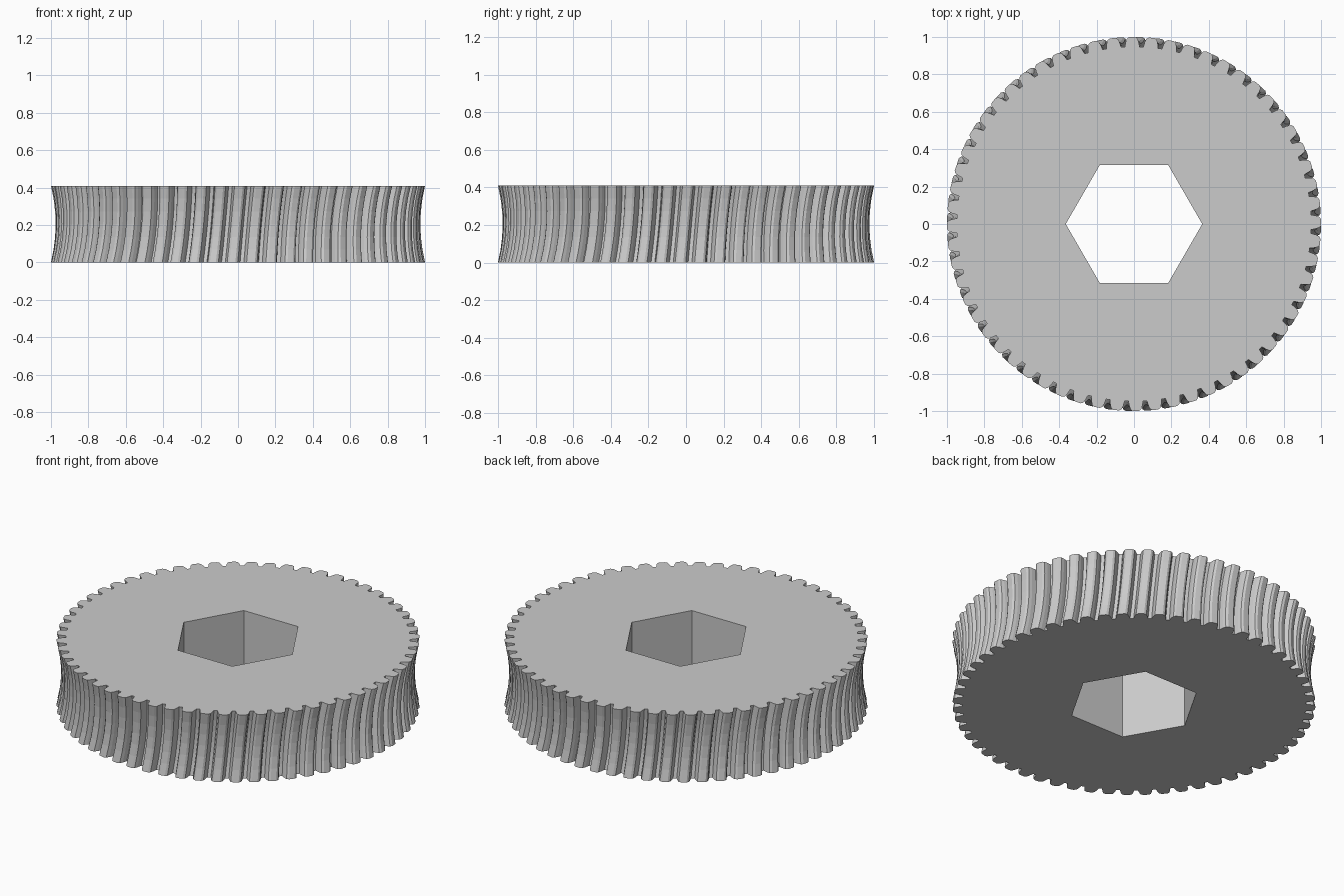
import bpy
import bmesh
from math import cos, sin, pi, radians

cube = bpy.data.objects.get("Cube")
if cube:
    bpy.data.objects.remove(cube, do_unlink=True)

TEETH = 60
HEIGHT = 0.41
LAYERS = 6          # steps across the rim width
TWIST = 0.04        # helix angle across the rim, in radians
THROAT = 0.025      # how far the rim is hollowed at mid height
HEX_FLAT = 0.316    # centre to flat of the bore

# One tooth: (position in pitch, share of the tooth depth)
half = [(0.15, 1.0), (0.27, 0.85), (0.34, 0.5), (0.4, 0.0)]
tooth = ([(-0.5, 0.0)] + [(-t, d) for t, d in reversed(half)]
         + [(0.0, 1.0)] + half)
samples = [((i + t) * 2 * pi / TEETH, d) for i in range(TEETH) for t, d in tooth]


def polar(r, a, z):
    return (r * cos(a), r * sin(a), z)


def bore_ring(z):
    """Hexagon with corners on the x axis."""
    ring = []
    for a, _ in samples:
        off = (a % radians(60)) - radians(30)
        ring.append(polar(HEX_FLAT / cos(off), a, z))
    return ring


def rim_ring(k):
    """Toothed outline at one height of the hollowed, helical rim."""
    s = k / LAYERS
    hollow = 1 - (2 * s - 1) ** 2
    tip = 1 - THROAT * hollow
    root = 0.948 - THROAT * hollow
    turn = TWIST * (s - 0.75)
    return [polar(root + (tip - root) * d, a + turn, s * HEIGHT) for a, d in samples]


# Rings run from the bore, out across the bottom, up the rim and back
rings = [bore_ring(0)] + [rim_ring(k) for k in range(LAYERS + 1)] + [bore_ring(HEIGHT)]

bm = bmesh.new()
verts = [[bm.verts.new(p) for p in ring] for ring in rings]
n = len(samples)
for r, ring in enumerate(verts):
    nxt = verts[(r + 1) % len(verts)]
    for i in range(n):
        j = (i + 1) % n
        bm.faces.new((ring[i], ring[j], nxt[j], nxt[i]))
bmesh.ops.recalc_face_normals(bm, faces=bm.faces)

mesh = bpy.data.meshes.new("worm_wheel")
bm.to_mesh(mesh)
bm.free()
wheel = bpy.data.objects.new("worm_wheel", mesh)
bpy.context.collection.objects.link(wheel)

# Plain grey finish
grey = bpy.data.materials.new("light_grey")
grey.use_nodes = True
colour = (0.6, 0.6, 0.6, 1)
grey.diffuse_color = colour
grey.node_tree.nodes["Principled BSDF"].inputs["Base Color"].default_value = colour
mesh.materials.append(grey)
